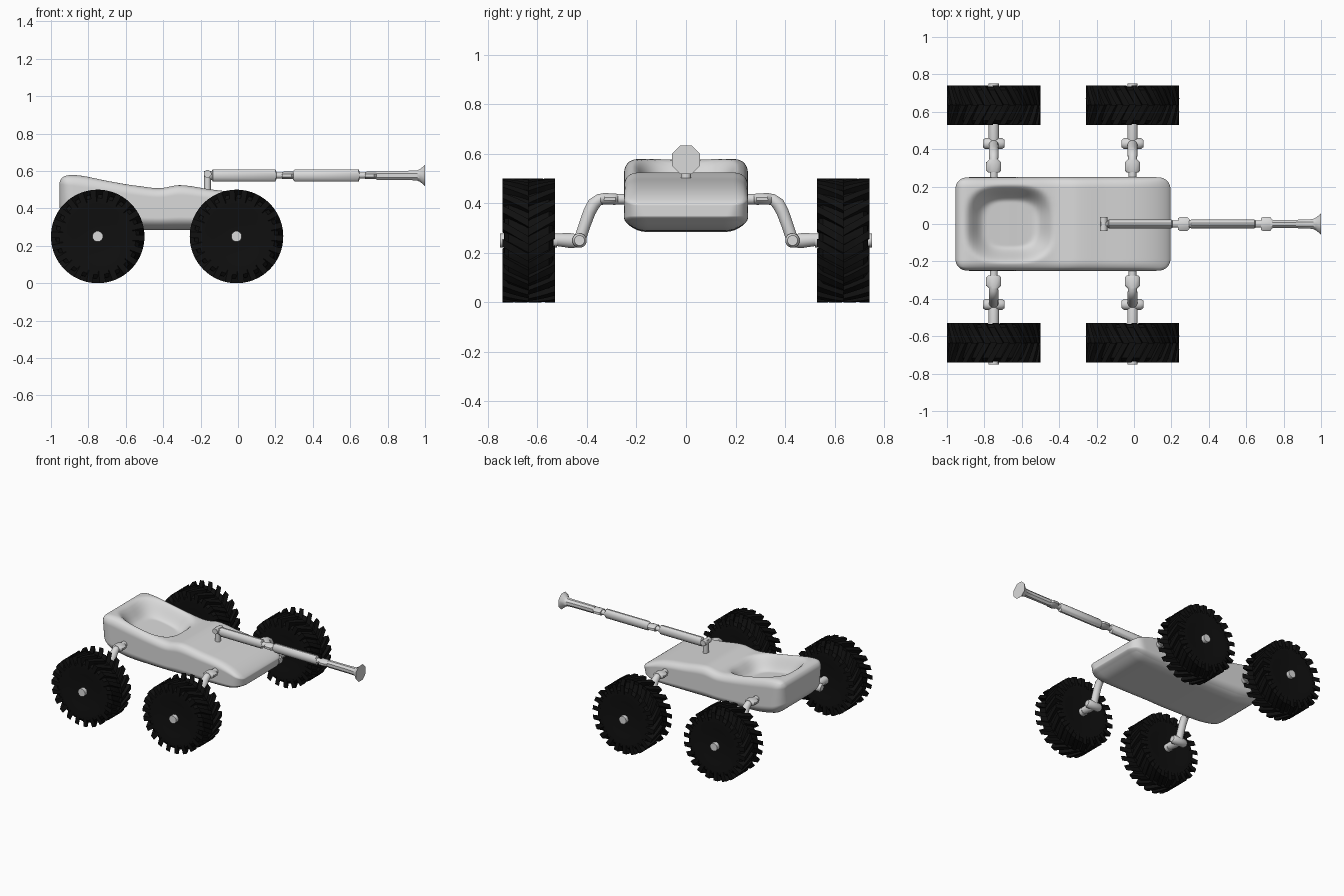
import bpy, bmesh, math
from mathutils import Vector

if "Cube" in bpy.data.objects:
    bpy.data.objects.remove(bpy.data.objects["Cube"])


def material(name, rgb):
    m = bpy.data.materials.new(name)
    m.diffuse_color = (*rgb, 1)
    m.use_nodes = True
    m.node_tree.nodes["Principled BSDF"].inputs["Base Color"].default_value = m.diffuse_color
    return m


GREY = material("light grey", (0.7, 0.7, 0.7))
BLACK = material("tyre black", (0.005, 0.005, 0.005))


def finish(name, bm, mat, angle=35):
    bmesh.ops.recalc_face_normals(bm, faces=bm.faces)
    me = bpy.data.meshes.new(name)
    bm.to_mesh(me)
    bm.free()
    me.materials.append(mat)
    me.shade_smooth()
    me.set_sharp_from_angle(angle=math.radians(angle))
    ob = bpy.data.objects.new(name, me)
    bpy.context.collection.objects.link(ob)
    return ob


def bridge(bm, rings, cap=True):
    for a, b in zip(rings, rings[1:]):
        n = len(a)
        for i in range(n):
            bm.faces.new((a[i], a[(i + 1) % n], b[(i + 1) % n], b[i]))
    if cap:
        bm.faces.new(rings[0])
        bm.faces.new(rings[-1])


def sweep(name, pts, radii, side, n=12):
    """Tube along pts; radii are (along side axis, across it)."""
    pts = [Vector(p) for p in pts]
    s = Vector(side)
    bm = bmesh.new()
    rings = []
    for i, p in enumerate(pts):
        t = (pts[min(i + 1, len(pts) - 1)] - pts[max(i - 1, 0)]).normalized()
        up = t.cross(s).normalized()
        ra, rb = radii[i]
        k = 1 / math.cos(math.pi / n)
        ring = []
        for j in range(n):
            a = math.tau * (j + 0.5) / n
            ring.append(bm.verts.new(p + s * ra * k * math.cos(a) + up * rb * k * math.sin(a)))
        rings.append(ring)
    bridge(bm, rings)
    return finish(name, bm, GREY)


def smooth_profile(pts, x):
    """Hermite curve through (x, z) points."""
    x = min(max(x, pts[0][0]), pts[-1][0])

    def slope(i):
        a, b = pts[max(i - 1, 0)], pts[min(i + 1, len(pts) - 1)]
        return (b[1] - a[1]) / (b[0] - a[0])
    for i in range(len(pts) - 1):
        (x0, z0), (x1, z1) = pts[i], pts[i + 1]
        if x <= x1:
            h = x1 - x0
            t = (x - x0) / h
            return ((2*t**3 - 3*t*t + 1) * z0 + (t**3 - 2*t*t + t) * h * slope(i)
                    + (3*t*t - 2*t**3) * z1 + (t**3 - t*t) * h * slope(i + 1))


# body: rounded box warped to the side profile, with a scooped seat basin
TOP = [(-0.955, 0.578), (-0.85, 0.576), (-0.7, 0.55), (-0.55, 0.523), (-0.42, 0.508),
       (-0.31, 0.524), (-0.15, 0.502), (0.0, 0.482), (0.1, 0.455), (0.195, 0.41)]
BOTTOM = [(-0.955, 0.35), (-0.85, 0.31), (-0.7, 0.288), (-0.1, 0.287), (0.08, 0.295), (0.195, 0.325)]
HALF = (0.575, 0.25, 0.145)
bm = bmesh.new()
bmesh.ops.create_cube(bm, size=2)
bmesh.ops.subdivide_edges(bm, edges=bm.edges, cuts=59, use_grid_fill=True)
for v in bm.verts:
    on_top = v.co.z > 0.999
    r = 0.075 - 0.02 * v.co.z
    p = Vector(v.co[i] * HALF[i] for i in range(3))
    core = Vector(min(max(p[i], r - HALF[i]), HALF[i] - r) for i in range(3))
    p = core + (p - core).normalized() * r
    x = p.x - 0.38
    lo, hi = smooth_profile(BOTTOM, x), smooth_profile(TOP, x)
    z = lo + (hi - lo) * (p.z / HALF[2] + 1) / 2
    if on_top:
        d = ((abs(x + 0.665) / 0.245) ** 3 + (abs(p.y) / 0.215) ** 3) ** (1 / 3)
        t = min(max((1 - d) / 0.45, 0), 1)
        z -= 0.10 * t * t * (3 - 2 * t)
    v.co = (x, p.y, z)
finish("body", bm, GREY, 50)

# boom arm: post, beams, knuckles and flared end
Z = 0.576
Y, X = (0, 1, 0), (1, 0, 0)
sweep("arm_post", [(-0.163, 0, 0.46), (-0.163, 0, 0.60)], [(0.02, 0.018)] * 2, Y)
sweep("arm_pivot", [(-0.163, -0.037, 0.585), (-0.163, 0.037, 0.585)], [(0.02, 0.02)] * 2, X)
sweep("arm_inner_beam", [(-0.17, 0, Z), (-0.14, 0, Z), (-0.135, 0, Z), (0.2, 0, Z), (0.205, 0, Z)],
      [(0.016, 0.02), (0.018, 0.024), (0.023, 0.033), (0.023, 0.033), (0.02, 0.02)], Y)
sweep("arm_middle_beam", [(0.295, 0, Z), (0.305, 0, Z), (0.645, 0, Z), (0.65, 0, Z)],
      [(0.02, 0.024), (0.023, 0.033), (0.023, 0.033), (0.02, 0.02)], Y)
for i, x in enumerate((0.205, 0.648)):
    sweep(f"arm_link_{i}", [(x - 0.01, 0, Z), (x + 0.1, 0, Z)], [(0.02, 0.017)] * 2, Y)
    sweep(f"arm_knuckle_{i}", [(x + 0.03, 0, Z), (x + 0.04, 0, Z), (x + 0.08, 0, Z), (x + 0.092, 0, Z)],
          [(0.03, 0.019), (0.037, 0.02), (0.037, 0.02), (0.024, 0.02)], Y, 8)
sweep("arm_outer_beam", [(0.74, 0, Z), (0.9, 0, Z), (0.955, 0, Z), (0.975, 0, Z), (1.0, 0, Z)],
      [(0.021, 0.025), (0.023, 0.025), (0.026, 0.026), (0.035, 0.035), (0.057, 0.057)], Y, 8)

# four legs with shoulder, curved link, elbow and axle; four lugged wheels
WHEEL_Y, RADIUS, HALF_W, LUGS = 0.635, 0.25, 0.106, 22


def wheel(name, x, y):
    bm = bmesh.new()
    o = Vector((x, y, RADIUS))

    def vert(r, w, a):
        return bm.verts.new(o + Vector((r * math.cos(a), w, r * math.sin(a))))
    # tyre core
    prof = [(0.03, 0.088), (0.12, 0.09), (0.17, 0.1), (0.205, 0.098), (0.225, 0.082)]
    prof = [(r, -w) for r, w in prof] + [(0.23, 0)] + prof[::-1]
    bridge(bm, [[vert(r, w, math.tau * i / 44) for i in range(44)] for r, w in prof])
    # chevron tread lugs, staggered between the two halves
    pitch = math.tau / LUGS
    for s in (-1, 1):
        for k in range(LUGS):
            rings = []
            for j in range(4):
                f = j / 3
                a = k * pitch + (s > 0) * pitch / 2 + 0.25 * f
                low = 0.215 if j < 3 else 0.185
                rings.append([vert(r, s * HALF_W * f, a + d) for r, d in
                              ((low, -0.075), (RADIUS, -0.065), (RADIUS, 0.065), (low, 0.075))])
            bridge(bm, rings)
    finish(name, bm, BLACK, 30)


for end, x in (("rear", -0.75), ("front", -0.008)):
    for side, s in (("left", 1), ("right", -1)):
        tag = f"{end}_{side}"

        def part(name, yz, radii):
            sweep(f"{tag}_{name}", [(x, s * y, z) for y, z in yz], radii, X)
        part("shoulder", [(0.22, 0.417), (0.29, 0.417)], [(0.021, 0.021)] * 2)
        part("shoulder_knuckle", [(0.275, 0.417), (0.285, 0.417), (0.33, 0.418), (0.345, 0.418)],
             [(0.03, 0.02), (0.04, 0.023), (0.04, 0.023), (0.025, 0.022)])
        part("upper_link", [(0.32, 0.418), (0.35, 0.415), (0.372, 0.398), (0.39, 0.365), (0.41, 0.31), (0.43, 0.25)],
             [(0.022, 0.022), (0.024, 0.023), (0.026, 0.026), (0.026, 0.025), (0.026, 0.024), (0.026, 0.024)])
        sweep(f"{tag}_elbow", [(x + d, s * 0.43, 0.25) for d in (-0.058, -0.045, 0.045, 0.058)],
              [(0.02, 0.02), (0.029, 0.029), (0.029, 0.029), (0.02, 0.02)], Y)
        part("lower_link", [(0.43, 0.247), (0.47, 0.25), (0.55, 0.255)],
             [(0.026, 0.026), (0.028, 0.03), (0.027, 0.023)])
        part("axle", [(0.52, 0.25), (0.75, 0.25)], [(0.028, 0.028)] * 2)
        wheel(f"{tag}_wheel", x, s * WHEEL_Y)
